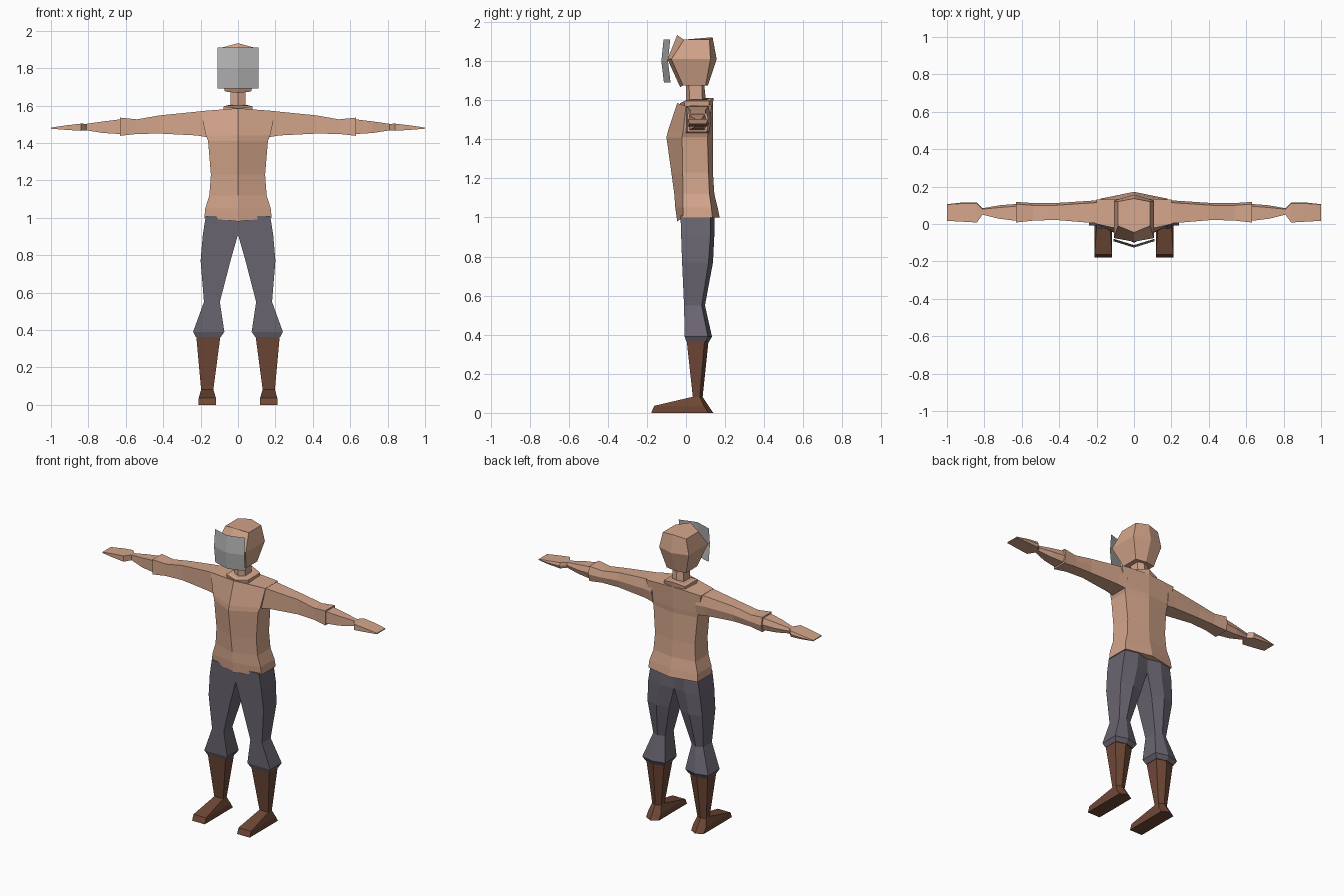
import bpy, bmesh


def material(name, rgb):
    m = bpy.data.materials.new(name)
    m.diffuse_color = (*rgb, 1)
    return m


tan = material("tan", (0.66, 0.38, 0.26))
slate = material("slate trousers", (0.145, 0.13, 0.165))
brown = material("brown leather", (0.16, 0.065, 0.037))
grey = material("grey plate", (0.46, 0.46, 0.46))


def loft(name, rings, mat, mirror=False, closed=True):
    """Skin a surface through rings of points; closed rings get end caps."""
    bm = bmesh.new()
    loops = [[bm.verts.new(p) for p in ring] for ring in rings]
    n = len(loops[0])
    for a, b in zip(loops, loops[1:]):
        for i in range(n if closed else n - 1):
            j = (i + 1) % n
            bm.faces.new((a[i], a[j], b[j], b[i]))
    if closed:
        bm.faces.new(loops[0])
        bm.faces.new(loops[-1])
    bmesh.ops.recalc_face_normals(bm, faces=bm.faces)
    me = bpy.data.meshes.new(name)
    bm.to_mesh(me)
    bm.free()
    me.materials.append(mat)
    ob = bpy.data.objects.new(name, me)
    bpy.context.collection.objects.link(ob)
    if mirror:
        mod = ob.modifiers.new("Mirror", "MIRROR")
        mod.use_mirror_merge = False
    return ob


def hexagon(z, w, front, side_front, side_back, back, zf=None, zb=None):
    """Body section: ridge at front and back, flat sides."""
    zf = z if zf is None else zf
    zb = z if zb is None else zb
    return [(0, front, zf), (w, side_front, z), (w, side_back, z),
            (0, back, zb), (-w, side_back, z), (-w, side_front, z)]


def leg_ring(z, xi, xo, front, side_back, back):
    """Leg section: flat front, ridged back."""
    return [(xi, front, z), (xo, front, z), (xo, side_back, z),
            ((xi + xo) / 2, back, z), (xi, side_back, z)]


def arm_ring(x, z0, z1, y0, y1, bevel=0.012):
    """Arm section: flat front, ridged back."""
    return [(x, y0, z0), (x, y0, z1), (x, y1 - bevel, z1),
            (x, y1, (z0 + z1) / 2), (x, y1 - bevel, z0)]


# Torso
loft("torso", [
    hexagon(1.0, 0.18, -0.045, -0.015, 0.135, 0.172, zf=0.98),
    hexagon(1.05, 0.175, -0.055, -0.015, 0.13, 0.162),
    hexagon(1.12, 0.153, -0.06, -0.015, 0.12, 0.145),
    hexagon(1.23, 0.145, -0.075, -0.017, 0.115, 0.138),
    hexagon(1.41, 0.16, -0.10, -0.02, 0.11, 0.137),
    hexagon(1.44, 0.172, -0.093, -0.015, 0.115, 0.137),
    hexagon(1.57, 0.20, -0.045, 0.0, 0.13, 0.138, zf=1.585, zb=1.58),
], tan)

# Collar, neck and head
loft("collar", [
    hexagon(1.565, 0.075, -0.03, -0.005, 0.115, 0.135),
    hexagon(1.595, 0.078, -0.03, -0.01, 0.12, 0.142, zf=1.585, zb=1.612),
    hexagon(1.60, 0.06, -0.01, 0.0, 0.105, 0.12, zf=1.59, zb=1.612),
], tan)
loft("neck", [
    hexagon(1.57, 0.04, 0.0, 0.02, 0.085, 0.105),
    hexagon(1.69, 0.04, 0.0, 0.015, 0.08, 0.092),
], tan)
loft("head", [
    hexagon(1.675, 0.07, -0.03, -0.015, 0.10, 0.112, zf=1.667),
    hexagon(1.81, 0.108, -0.095, -0.075, 0.125, 0.157),
    hexagon(1.91, 0.085, -0.045, -0.01, 0.12, 0.136, zf=1.933, zb=1.922),
], tan)

# Face plate: thin folded sheet in front of the face
loft("face_plate", [
    [(-0.11, y + 0.034, z), (0, y, z), (0.11, y + 0.034, z)]
    for z, y in ((1.69, -0.113), (1.80, -0.126), (1.91, -0.115))
], grey, closed=False)

# Arms
loft("sleeve", [
    arm_ring(0.16, 1.43, 1.57, 0.0, 0.13),
    arm_ring(0.22, 1.44, 1.567, 0.005, 0.125),
    arm_ring(0.42, 1.45, 1.547, 0.022, 0.112),
    arm_ring(0.54, 1.448, 1.526, 0.018, 0.112),
    arm_ring(0.63, 1.438, 1.535, 0.008, 0.118),
], tan, mirror=True)
loft("forearm_and_hand", [
    arm_ring(0.62, 1.447, 1.527, 0.016, 0.108),
    arm_ring(0.72, 1.453, 1.515, 0.028, 0.10),
    arm_ring(0.81, 1.467, 1.502, 0.05, 0.084, 0.005),
    arm_ring(0.84, 1.465, 1.503, 0.008, 0.115, 0.006),
    arm_ring(0.91, 1.469, 1.495, 0.012, 0.116, 0.006),
    arm_ring(1.0, 1.476, 1.482, 0.017, 0.106, 0.002),
], tan, mirror=True)

# Trousers
loft("trouser_leg", [
    leg_ring(1.01, 0, 0.172, -0.028, 0.125, 0.145),
    leg_ring(0.91, 0, 0.188, -0.025, 0.125, 0.145),
    leg_ring(0.77, 0.04, 0.20, -0.02, 0.115, 0.138),
    leg_ring(0.55, 0.097, 0.182, -0.01, 0.08, 0.097),
    leg_ring(0.39, 0.073, 0.24, -0.007, 0.112, 0.133),
    leg_ring(0.362, 0.092, 0.225, 0.003, 0.10, 0.117),
], slate, mirror=True)

# Boots
loft("boot_shaft", [
    leg_ring(0.375, 0.093, 0.224, 0.003, 0.095, 0.116),
    leg_ring(0.08, 0.132, 0.197, 0.035, 0.07, 0.085),
], brown, mirror=True)
foot = [leg_ring(0.082, 0.132, 0.197, 0.033, 0.07, 0.085),
        leg_ring(0.036, 0.118, 0.21, -0.163, 0.092, 0.115),
        leg_ring(0.0, 0.118, 0.21, -0.178, 0.115, 0.14)]
loft("foot", foot, brown, mirror=True)
